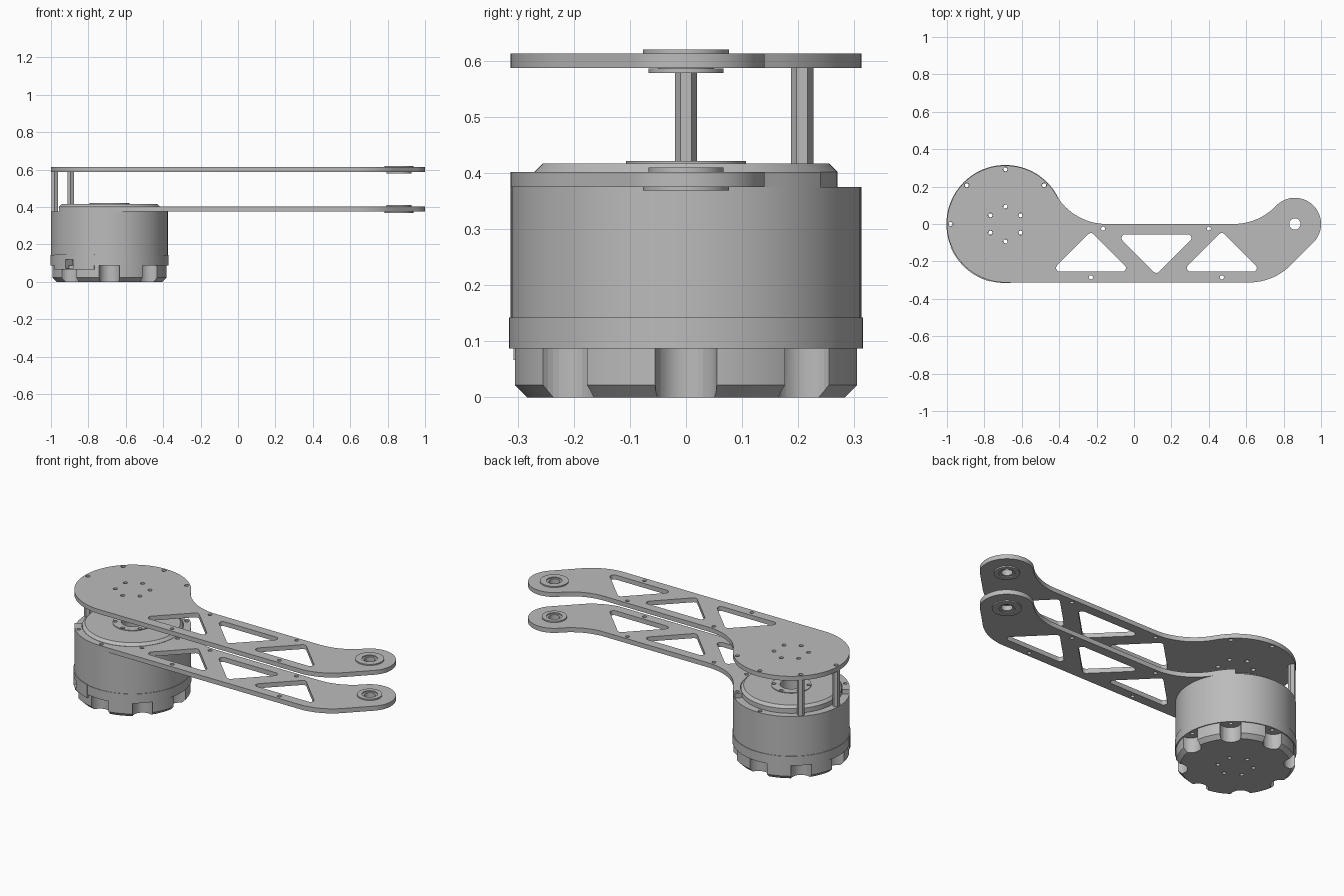
import bpy
import bmesh
from math import sin, cos, radians, atan2, degrees, sqrt
from mathutils import Matrix

if "Cube" in bpy.data.objects:
    bpy.data.objects.remove(bpy.data.objects["Cube"], do_unlink=True)

metal = bpy.data.materials.new("grey_metal")
metal.use_nodes = True
GREY = (0.5, 0.5, 0.5, 1)
metal.diffuse_color = GREY
metal.node_tree.nodes["Principled BSDF"].inputs["Base Color"].default_value = GREY

HUB_X, BIG_R = -0.6875, 0.3125      # motor axis
TIP_X, TIP_R = 0.86, 0.14           # bearing axis
SCREW_R = 0.2925                    # screw circle on the motor
HUB = (HUB_X, 0)
TIP = (TIP_X, 0)


def arc(c, r, a0, a1, step=4):
    n = max(2, round(abs(a1 - a0) / step))
    angles = [radians(a0 + (a1 - a0) * i / n) for i in range(n + 1)]
    return [(c[0] + r * cos(a), c[1] + r * sin(a)) for a in angles]


def circle(c, r, n=20, start=0):
    return arc(c, r, start, start + 360, 360 / n)[:-1]


def polar(r, angle):
    return (HUB_X + r * cos(radians(angle)), r * sin(radians(angle)))


def activate(ob):
    bpy.ops.object.select_all(action="DESELECT")
    ob.select_set(True)
    bpy.context.view_layer.objects.active = ob


def finish(ob):
    ob.data.materials.clear()
    ob.data.materials.append(metal)
    activate(ob)
    bpy.ops.object.shade_smooth_by_angle(angle=radians(25))
    return ob


def mesh_object(name, bm):
    bmesh.ops.recalc_face_normals(bm, faces=bm.faces)
    me = bpy.data.meshes.new(name)
    bm.to_mesh(me)
    bm.free()
    ob = bpy.data.objects.new(name, me)
    bpy.context.collection.objects.link(ob)
    return ob


def extrude(name, loops, z0, z1):
    """Flat outline with holes, thickened from z0 to z1."""
    cu = bpy.data.curves.new(name, "CURVE")
    cu.dimensions, cu.fill_mode = "2D", "BOTH"
    cu.extrude = (z1 - z0) / 2
    for loop in loops:
        sp = cu.splines.new("POLY")
        sp.points.add(len(loop) - 1)
        for p, (x, y) in zip(sp.points, loop):
            p.co = (x, y, 0, 1)
        sp.use_cyclic_u = True
    ob = bpy.data.objects.new(name, cu)
    bpy.context.collection.objects.link(ob)
    activate(ob)
    bpy.ops.object.convert(target="MESH")
    ob = bpy.context.object
    bm = bmesh.new()
    bm.from_mesh(ob.data)
    bmesh.ops.remove_doubles(bm, verts=bm.verts, dist=1e-5)
    bmesh.ops.translate(bm, verts=bm.verts, vec=(0, 0, (z0 + z1) / 2))
    bmesh.ops.recalc_face_normals(bm, faces=bm.faces)
    bm.to_mesh(ob.data)
    bm.free()
    return finish(ob)


def lathe(name, profile, x, steps=96, closed=False):
    bm = bmesh.new()
    vs = [bm.verts.new((x + r, 0, z)) for r, z in profile]
    edges = [bm.edges.new(pair) for pair in zip(vs, vs[1:])]
    if closed:
        edges.append(bm.edges.new((vs[-1], vs[0])))
    bmesh.ops.spin(bm, geom=vs + edges, cent=(x, 0, 0), axis=(0, 0, 1),
                   angle=radians(360), steps=steps)
    bmesh.ops.remove_doubles(bm, verts=bm.verts, dist=1e-5)
    return finish(mesh_object(name, bm))


def rods(name, spots, r, z0, z1, n):
    """Cutter made of upright cylinders."""
    bm = bmesh.new()
    for x, y in spots:
        bmesh.ops.create_cone(bm, cap_ends=True, segments=n, radius1=r, radius2=r,
                              depth=z1 - z0,
                              matrix=Matrix.Translation((x, y, (z0 + z1) / 2)))
    return mesh_object(name, bm)


def cut(ob, cutters):
    for c in cutters:
        c.hide_render = True
        m = ob.modifiers.new("cut", "BOOLEAN")
        m.operation, m.solver, m.object = "DIFFERENCE", "EXACT", c
    activate(ob)
    bpy.ops.object.convert(target="MESH")
    finish(bpy.context.object)


def triangle(cx, apex_y, base_y, r=0.02):
    """Right-angled window with rounded corners; points up or down."""
    s = 1 if apex_y > base_y else -1
    h = abs(apex_y - base_y)
    inset = r / sin(radians(22.5)) * cos(radians(22.5))
    pts = arc((cx, apex_y - s * r * sqrt(2)), r, 45, 135, 15)
    pts = [(x, y if s > 0 else 2 * (apex_y - s * r * sqrt(2)) - y) for x, y in pts]
    left = arc((0, 0), r, 135, 270, 15)
    yb = base_y + s * r
    pts += [(cx - h + inset + x, yb + s * y) for x, y in left]
    pts += [(cx + h - inset - x, yb + s * y) for x, y in reversed(left)]
    return pts


# Shared arm outline, from the motor's underside round the tip and back
fill_dx = sqrt((TIP_R + BIG_R) ** 2 - BIG_R ** 2)
fill_a = degrees(atan2(BIG_R, -fill_dx))
neck_x = HUB_X + BIG_R * sqrt(3)
arm = (arc((0.616, 0), BIG_R, -90, -45)
       + arc(TIP, TIP_R, -45, fill_a)
       + arc((TIP_X - fill_dx, BIG_R), BIG_R, fill_a - 180, -90)
       + arc((neck_x, BIG_R), BIG_R, -90, -150))
windows = [triangle(-0.23, -0.04, -0.255), triangle(0.12, -0.27, -0.055),
           triangle(0.47, -0.04, -0.255), circle(TIP, 0.05, 32)]
windows += [circle(p, 0.011) for p in
            [(-0.165, -0.025), (0.4, -0.025), (-0.23, -0.285), (0.47, -0.285)]]
bolts = [polar(0.093, a) for a in range(30, 390, 60)]
screws = [polar(SCREW_R, a) for a in range(0, 360, 45)]

# Upper plate: full disc over the motor
upper_holes = [circle(p, 0.012) for p in bolts + screws[1:5]]
extrude("upper_plate", [arc(HUB, BIG_R, 30, 270)[1:] + arm[1:]] + windows + upper_holes,
        0.587, 0.613)

# Lower plate: partial ring round the motor cap
ring = arc(HUB, BIG_R, 210, 270)
tab = arc(HUB, BIG_R, 30, 50)[1:]
inner = arc(HUB, 0.272, 50, -150)
lower_holes = [circle(p, 0.011) for p in screws[5:] + screws[:2]]
extrude("lower_plate", [ring + arm[1:] + tab + inner] + windows + lower_holes, 0.375, 0.402)

# Flanged bearings, wide flange on the outer side of each plate
for name, z, s in (("upper_bearing", 0.6, 1), ("lower_bearing", 0.3885, -1)):
    prof = [(0.03, 0.014), (0.042, 0.014), (0.042, 0.02), (0.077, 0.02), (0.077, 0.013),
            (0.05, 0.013), (0.05, -0.0135), (0.067, -0.0135), (0.067, -0.0215),
            (0.042, -0.0215), (0.042, -0.015), (0.03, -0.015)]
    lathe(name, [(r, z + s * h) for r, h in prof], TIP_X, 48, closed=True)

# Hexagonal hollow standoffs
for name, p in (("side_standoff", screws[4]), ("back_standoff", screws[3])):
    extrude(name, [circle(p, 0.02, 6, 90), circle(p, 0.011)], 0.375, 0.587)

# Motor housing with cap and raised hub ring
motor = lathe("motor_housing", [
    (0, 0), (0.288, 0), (0.31, 0.022), (0.31, 0.087), (0.3155, 0.087), (0.3155, 0.142),
    (0.3125, 0.142), (0.3125, 0.375), (0.27, 0.375), (0.27, 0.402), (0.255, 0.417),
    (0.107, 0.417), (0.107, 0.421), (0.06, 0.421), (0.06, 0.36), (0, 0.36)], HUB_X)

# Cable port panel on the lower side of the motor
panel = extrude("cable_port_panel",
                [arc(HUB, 0.318, 203, 255) + arc(HUB, 0.29, 255, 203)], 0.067, 0.145)

# Scallops, screw holes and port opening
scallops = rods("scallop_cutter", [polar(0.305, a) for a in range(0, 360, 45)],
                0.055, -0.1, 0.087, 32)
holes = rods("hole_cutter", bolts + screws, 0.011, -0.1, 0.5, 16)
bm = bmesh.new()
px, py = polar(0.305, 227)
bmesh.ops.create_cube(bm, size=1, matrix=Matrix.Translation((px, py, 0.095))
                      @ Matrix.Rotation(radians(227), 4, "Z")
                      @ Matrix.Diagonal((0.09, 0.055, 0.05, 1)))
port = mesh_object("port_cutter", bm)
cut(motor, [scallops, holes, port])
cut(panel, [port])
for c in (scallops, holes, port):
    bpy.data.objects.remove(c, do_unlink=True)
